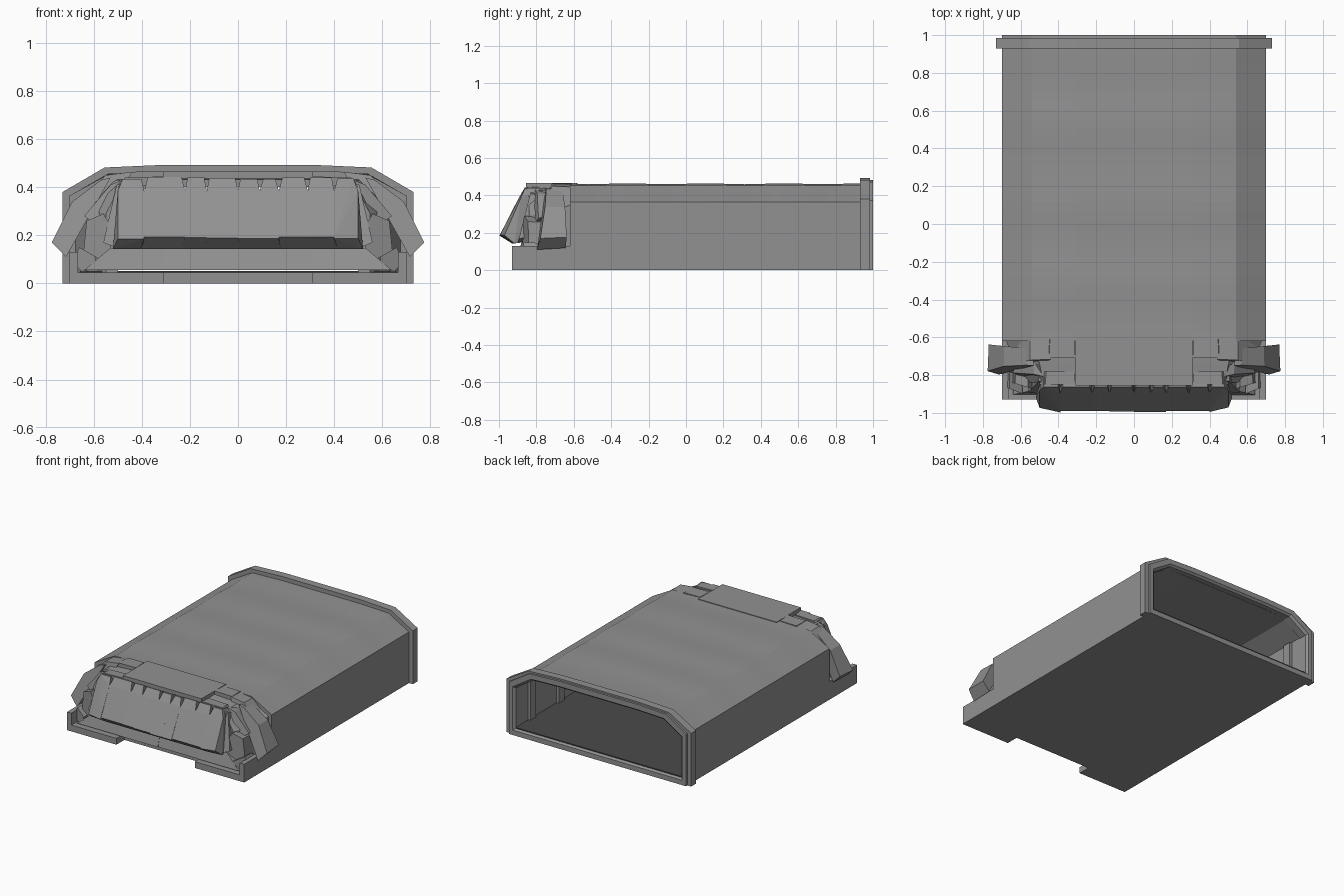
import bpy, bmesh, math, random

if "Cube" in bpy.data.objects:
    bpy.data.objects.remove(bpy.data.objects["Cube"])

random.seed(4)


def material(name, v):
    m = bpy.data.materials.new(name)
    m.diffuse_color = (v, v, v, 1)
    m.use_nodes = True
    m.node_tree.nodes["Principled BSDF"].inputs["Base Color"].default_value = m.diffuse_color
    return m


stone = material("grey_stone", 0.285)
dark = material("dark_floor_grey", 0.068)


def finish(name, bm, mat=stone):
    bmesh.ops.recalc_face_normals(bm, faces=bm.faces)
    me = bpy.data.meshes.new(name)
    bm.to_mesh(me)
    bm.free()
    me.materials.append(mat)
    ob = bpy.data.objects.new(name, me)
    bpy.context.collection.objects.link(ob)
    return ob


def profile(w, wall, shoulder_x, shoulder_z, mid, top, bottom):
    """Symmetric tunnel cross-section, as (x, z) points."""
    right = [(w, bottom), (w, wall), (shoulder_x, shoulder_z), (mid, top)]
    return right + [(-x, z) for x, z in reversed(right)]


def tube(name, sections):
    """Hollow loft; each section is (y, outer profile, inner profile)."""
    bm = bmesh.new()
    rows = [[[bm.verts.new((x, y, z)) for x, z in p] for p in (o, i)]
            for y, o, i in sections]
    n = len(rows[0][0])
    for k in range(n):
        j = (k + 1) % n
        for a, b in zip(rows, rows[1:]):
            bm.faces.new((a[0][j], a[0][k], b[0][k], b[0][j]))
            bm.faces.new((a[1][k], a[1][j], b[1][j], b[1][k]))
        a, b = rows[0], rows[-1]
        bm.faces.new((a[0][k], a[0][j], a[1][j], a[1][k]))
        bm.faces.new((b[0][j], b[0][k], b[1][k], b[1][j]))
    return finish(name, bm)


def hull(name, pts, mat=stone):
    bm = bmesh.new()
    for p in pts:
        bm.verts.new(p)
    res = bmesh.ops.convex_hull(bm, input=bm.verts)
    junk = [v for v in res["geom_interior"] if isinstance(v, bmesh.types.BMVert)]
    if junk:
        bmesh.ops.delete(bm, geom=junk, context='VERTS')
    bmesh.ops.dissolve_limit(bm, angle_limit=0.02, verts=bm.verts, edges=bm.edges)
    return finish(name, bm, mat)


def box(name, x0, x1, y0, y1, z0, z1, mat=stone):
    return hull(name, [(x, y, z) for x in (x0, x1) for y in (y0, y1) for z in (z0, z1)], mat)


def slab_xz(name, poly, y0, y1, lean=0.0, turn=0.0, back=0.92):
    """Stone with a front-view outline, made on both sides of the tunnel."""
    cx = sum(x for x, z in poly) / len(poly)
    cz = sum(z for x, z in poly) / len(poly)
    for s, side in ((1, "right"), (-1, "left")):
        pts = []
        for x, z in poly:
            d = turn * (x - cx)
            pts += [(s * x, y0 + lean * (z - 0.3) + d, z),
                    (s * (cx + back * (x - cx)), y1 + d, cz + back * (z - cz))]
        hull(name + "_" + side, pts)


# Main tunnel shell with a gently uneven roof
secs = []
for i in range(33):
    y = -0.62 + 1.57 * i / 32
    d = 0.0025 * math.sin(y * 15)
    secs.append((y, profile(0.70, 0.365, 0.54, 0.454 + d, 0.31, 0.462 + d, 0.0),
                 profile(0.66, 0.345, 0.52, 0.425, 0.31, 0.43, 0.045)))
tube("tunnel_shell", secs)

# Dark floor inside the tunnel
box("tunnel_floor", -0.657, 0.657, -0.82, 0.985, 0.044, 0.052, dark)

# Stepped frame round the rear opening
big = profile(0.73, 0.38, 0.555, 0.482, 0.31, 0.493, 0.0)
mid = profile(0.70, 0.372, 0.54, 0.472, 0.31, 0.482, 0.0)
hole = profile(0.655, 0.335, 0.515, 0.425, 0.31, 0.432, 0.045)
hole2 = profile(0.67, 0.345, 0.525, 0.437, 0.31, 0.445, 0.035)
tube("rear_frame", [(0.93, big, hole), (0.985, big, hole), (0.985, mid, hole), (1.0, mid, hole2)])

# Pilasters along the inner walls
for i in range(5):
    y = -0.5 + 0.32 * i
    for s, side in ((1, "right"), (-1, "left")):
        box("inner_pilaster_%s_%d" % (side, i + 1), s * 0.64, s * 0.665, y, y + 0.06, 0.046, 0.34)

# Front floor with its notch, and low side walls
box("front_floor_middle", -0.31, 0.31, -0.84, -0.6, 0.0, 0.045)
for s, side in ((1, "right"), (-1, "left")):
    box("front_floor_" + side, s * 0.31, s * 0.70, -0.93, -0.6, 0.0, 0.045)
    box("low_wall_" + side, s * 0.665, s * 0.70, -0.93, -0.6, 0.0, 0.13)

# Rubble bank under the front stones
edges = [-0.64, -0.31, 0.0, 0.31, 0.64]
for i, (a, b) in enumerate(zip(edges, edges[1:])):
    ta, tb = max(a, -0.53), min(b, 0.53)
    j = random.uniform(-0.006, 0.006)
    hull("rubble_bank_%d" % (i + 1),
         [(a, -0.9 + j, 0.055), (b, -0.9 + j, 0.055), (ta, -0.88, 0.148), (tb, -0.88, 0.148),
          (a, -0.72, 0.055), (b, -0.72, 0.055), (ta, -0.72, 0.148), (tb, -0.72, 0.148)])

# Tapering shoulders between tunnel and front stones
tube("front_shoulder", [
    (-0.61, profile(0.68, 0.35, 0.53, 0.44, 0.31, 0.45, 0.042),
     profile(0.63, 0.33, 0.50, 0.41, 0.30, 0.42, 0.046)),
    (-0.74, profile(0.63, 0.31, 0.50, 0.43, 0.31, 0.44, 0.042),
     profile(0.59, 0.29, 0.47, 0.40, 0.30, 0.41, 0.046)),
    (-0.84, profile(0.55, 0.29, 0.48, 0.42, 0.31, 0.432, 0.042),
     profile(0.50, 0.27, 0.44, 0.39, 0.30, 0.40, 0.046))])

# Flat roof slab over the front
box("front_roof_slab", -0.31, 0.31, -0.855, -0.58, 0.437, 0.465)

# Leaning front stones: uneven fronts, with notches along the top
xs = [-0.50, -0.39, -0.22, -0.13, 0.0, 0.09, 0.17, 0.29, 0.40, 0.50]
for i, (a, b) in enumerate(zip(xs, xs[1:])):
    j = random.uniform(-0.004, 0.006)
    c = random.uniform(0.009, 0.016)
    ta, tb = (a + 0.02 if i == 0 else a + c), (b - 0.02 if i == 8 else b - c)
    pts = []
    for x, tx in ((a, ta), (b, tb)):
        edge = 0.012 if abs(x) > 0.45 else 0.0
        pts += [(x, -0.994 + j + 2 * edge, 0.188 + j), (x, -0.895 + edge, 0.385),
                (tx, -0.862, 0.437 + j), (x * 1.04, -0.93 + edge, 0.143),
                (x, -0.86, 0.15), (tx, -0.80, 0.43)]
    hull("leaning_stone_%d" % (i + 1), pts)

# Broken arch stones on both sides of the front
slab_xz("arch_top_stone", [(0.31, 0.438), (0.31, 0.466), (0.45, 0.464), (0.47, 0.43)], -0.71, -0.61)
slab_xz("arch_front_top_stone", [(0.31, 0.41), (0.31, 0.445), (0.47, 0.44), (0.50, 0.40)], -0.85, -0.78)
slab_xz("arch_curve_stone",
        [(0.44, 0.464), (0.55, 0.45), (0.67, 0.33), (0.61, 0.28), (0.47, 0.41)], -0.75, -0.61, 0.2)
slab_xz("arch_outer_stone",
        [(0.53, 0.44), (0.57, 0.43), (0.69, 0.34), (0.775, 0.17), (0.715, 0.11), (0.64, 0.25)],
        -0.765, -0.65, 0.2, 0.1, 0.95)
slab_xz("inner_curve_stone",
        [(0.48, 0.43), (0.53, 0.41), (0.64, 0.28), (0.57, 0.23)], -0.81, -0.72, 0.2, 0.3)
slab_xz("edge_stone", [(0.475, 0.42), (0.505, 0.41), (0.56, 0.17), (0.51, 0.15)], -0.86, -0.78, 0.25)
slab_xz("lower_block",
        [(0.53, 0.10), (0.53, 0.24), (0.56, 0.29), (0.63, 0.26), (0.645, 0.11)], -0.86, -0.76, 0, 0.3)
slab_xz("fallen_stone", [(0.60, 0.06), (0.59, 0.11), (0.66, 0.15), (0.69, 0.09), (0.65, 0.05)],
        -0.88, -0.79, 0, 0.4)
